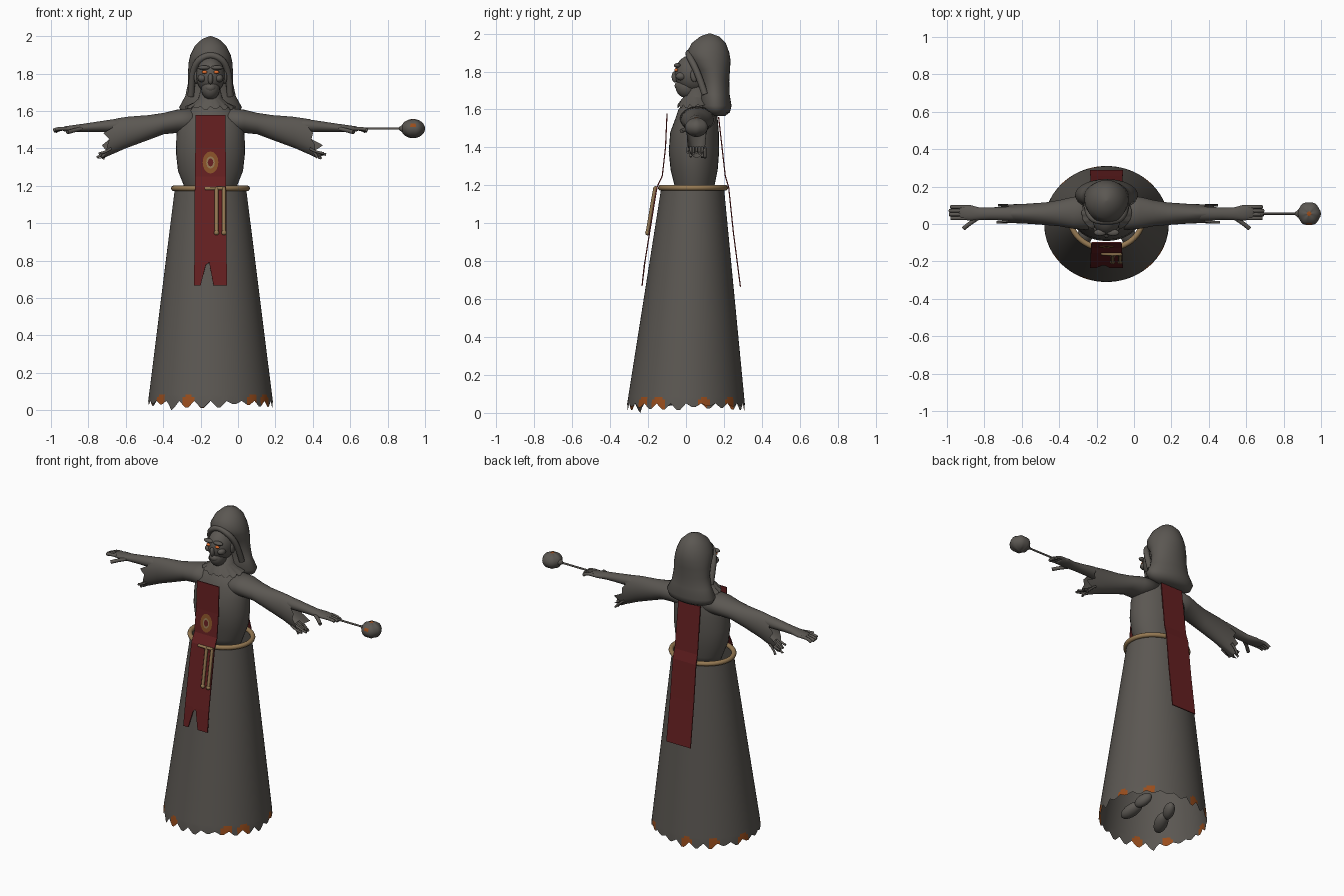
import bpy, bmesh, math, random
from mathutils import Matrix, Vector

random.seed(4)
CX = -0.147          # the figure's own centre line
ARM_Y = 0.055

if "Cube" in bpy.data.objects:
    bpy.data.objects.remove(bpy.data.objects["Cube"])


def material(name, rgb):
    mat = bpy.data.materials.new(name)
    mat.use_nodes = True
    mat.diffuse_color = (*rgb, 1)
    mat.node_tree.nodes["Principled BSDF"].inputs["Base Color"].default_value = (*rgb, 1)
    return mat


CLOTH = material("grey cloth", (0.105, 0.096, 0.085))
RED = material("dark red cloth", (0.13, 0.014, 0.015))
ROPE = material("tan rope", (0.3, 0.19, 0.085))
EMBER = material("ember orange", (0.32, 0.075, 0.012))
EMBLEM = material("ochre emblem", (0.25, 0.085, 0.022))
EYE = material("glowing eye", (0.75, 0.16, 0.03))


def finish(name, bm, *mats, smooth=True):
    bmesh.ops.recalc_face_normals(bm, faces=bm.faces)
    mesh = bpy.data.meshes.new(name)
    bm.to_mesh(mesh)
    bm.free()
    for mat in mats:
        mesh.materials.append(mat)
    for poly in mesh.polygons:
        poly.use_smooth = smooth
    obj = bpy.data.objects.new(name, mesh)
    bpy.context.collection.objects.link(obj)
    return obj


def loft(rings, place, n=32, jag=None, caps=(True, True)):
    """Skin elliptical rings (t, u, v, ru, rv); jag pushes the last ring along t."""
    bm = bmesh.new()
    rows = []
    for k, (t, u, v, ru, rv) in enumerate(rings):
        row = []
        for i in range(n):
            a = math.tau * i / n
            push = jag[i] if jag and k == len(rings) - 1 else 0
            row.append(bm.verts.new(place(t + push, u + ru * math.cos(a), v + rv * math.sin(a))))
        rows.append(row)
    for r, s in zip(rows, rows[1:]):
        for i in range(n):
            j = (i + 1) % n
            bm.faces.new((r[i], r[j], s[j], s[i]))
    for row, cap in zip((rows[0], rows[-1]), caps):
        if cap:
            bm.faces.new(row)
    return bm


def upright(t, u, v):
    return CX + u, v, t


def teeth(n, width, low, high):
    """Ragged edge offsets: pointed teeth of random depth."""
    depths = [random.uniform(low, high) for _ in range(n // width + 1)]
    half = width / 2
    return [depths[i // width] * (1 - abs(i % width - half) / half) for i in range(n)]


def ball(name, centre, radii, mat, turn=None, n=20):
    bm = bmesh.new()
    m = Matrix.Translation(centre) @ (turn or Matrix()) @ Matrix.Diagonal((*radii, 1))
    bmesh.ops.create_uvsphere(bm, u_segments=n, v_segments=n * 2 // 3, radius=1, matrix=m)
    return finish(name, bm, mat)


def tube(name, points, radius, mat, closed=False):
    curve = bpy.data.curves.new(name, 'CURVE')
    curve.dimensions = '3D'
    curve.bevel_depth = radius
    curve.bevel_resolution = 3
    curve.use_fill_caps = True
    spline = curve.splines.new('POLY' if closed else 'NURBS')
    spline.points.add(len(points) - 1)
    for p, co in zip(spline.points, points):
        p.co = (*co, 1)
    spline.use_cyclic_u = closed
    spline.use_endpoint_u = True
    spline.use_smooth = True
    curve.materials.append(mat)
    obj = bpy.data.objects.new(name, curve)
    bpy.context.collection.objects.link(obj)


# Open skirt with a torn hem and smouldering patches
N = 120
hem = [-d for d in teeth(N, 5, 0.015, 0.05)]
hem[hem.index(min(hem))] = -0.05
rings = []
for z in (1.19, 0.8, 0.4, 0.15, 0.115, 0.1, 0.085, 0.07, 0.05):
    f = (1.19 - z) / 1.14
    rings.append((z, 0, 0.035 * (1 - f), 0.19 + 0.143 * f, 0.165 + 0.145 * f))
bm = loft(rings, upright, N, hem, (False, False))
for face in bm.faces:
    c = face.calc_center_median()
    a = math.degrees(math.atan2(c.y, c.x - CX))
    for spot in (-145, -113, -45, -27, 17, 47, 102, 133, 167):
        if math.hypot((a - spot) / 180, (c.z - 0.045) / 1.1) < 0.036:
            face.material_index = 1
finish("skirt", bm, CLOTH, EMBER)

# Torso and neck
finish("torso", loft([
    (1.14, 0, 0.045, 0.12, 0.095), (1.2, 0, 0.045, 0.142, 0.106), (1.28, 0, 0.043, 0.174, 0.124),
    (1.38, 0, 0.042, 0.185, 0.133), (1.48, 0, 0.045, 0.182, 0.128), (1.55, 0, 0.055, 0.172, 0.112),
    (1.6, 0, 0.06, 0.13, 0.1), (1.63, 0, 0.06, 0.075, 0.07), (1.72, 0, 0.06, 0.05, 0.055)], upright), CLOTH)
finish("collar", loft([
    (1.67, 0, 0.05, 0.06, 0.06), (1.645, 0, 0.055, 0.09, 0.085), (1.625, 0, 0.06, 0.135, 0.105)],
    upright, 48, [-d for d in teeth(48, 3, 0.005, 0.03)], (False, False)), CLOTH)

# Hood with back drape and rolled brim
finish("hood", loft([
    (2, 0, 0.125, 0.006, 0.006), (1.985, 0, 0.125, 0.045, 0.05), (1.95, 0, 0.12, 0.083, 0.09),
    (1.9, 0, 0.116, 0.108, 0.112), (1.86, 0, 0.125, 0.117, 0.11), (1.81, 0, 0.142, 0.12, 0.09),
    (1.75, 0, 0.15, 0.12, 0.078), (1.68, 0, 0.152, 0.135, 0.078), (1.62, 0, 0.155, 0.168, 0.085),
    (1.585, 0, 0.16, 0.15, 0.072), (1.565, 0, 0.165, 0.1, 0.04)], upright), CLOTH)
half = [(0.105, 0.1, 1.68), (0.1, 0.07, 1.77), (0.092, 0.045, 1.83), (0.06, 0.015, 1.88)]
arch = [(-x, y, z) for x, y, z in half] + [(0, 0.015, 1.905)] + half[::-1]
tube("hood_brim", [(CX + x, y, z) for x, y, z in arch], 0.018, CLOTH)

# Gaunt face
ball("head", (CX, 0.04, 1.79), (0.078, 0.1, 0.1), CLOTH)
ball("jaw", (CX, 0.005, 1.72), (0.05, 0.06, 0.06), CLOTH)
ball("nose", (CX, -0.058, 1.772), (0.014, 0.018, 0.03), CLOTH, n=12)
ball("mouth", (CX, -0.03, 1.725), (0.032, 0.03, 0.026), CLOTH, n=12)
for side, label in ((-1, "right"), (1, "left")):
    ball(label + "_brow", (CX + side * 0.035, -0.046, 1.832), (0.034, 0.018, 0.012), CLOTH, n=12)
    ball(label + "_cheek", (CX + side * 0.045, -0.025, 1.775), (0.024, 0.03, 0.022), CLOTH, n=12)
    ball(label + "_ear", (CX + side * 0.076, 0.045, 1.78), (0.012, 0.022, 0.036), CLOTH, n=12)
    ball(label + "_eye", (CX + side * 0.032, -0.052, 1.808), (0.015, 0.01, 0.009), EYE, n=12)

# Arms, ragged sleeves, hands and feet, once per side
for side, label in ((-1, "right"), (1, "left")):
    def sideways(t, u, v):
        return CX + side * t, u, v

    def cuff(t, u, v):       # the lower edge hangs farther out
        return CX + side * (t + max(0, t - 0.4) * (1.45 - v) * 2), u, v

    finish(label + "_sleeve", loft([
        (0.06, 0.06, 1.55, 0.095, 0.07), (0.18, 0.06, 1.545, 0.085, 0.062),
        (0.25, 0.058, 1.533, 0.07, 0.057), (0.33, ARM_Y, 1.512, 0.06, 0.066),
        (0.45, ARM_Y, 1.485, 0.052, 0.085), (0.52, ARM_Y, 1.462, 0.05, 0.1),
        (0.54, ARM_Y, 1.45, 0.05, 0.105)], cuff, 40, teeth(40, 4, 0.0, 0.055), (True, False)), CLOTH)
    for k in range(7):       # hanging shreds
        y = 0.01 + 0.015 * k
        tip = random.uniform(0.57, 0.62)
        tube(label + "_sleeve_shred", [sideways(0.53, y, 1.4), sideways(0.56, y, 1.38),
             sideways(tip, y, 1.34 + random.uniform(0, 0.035))], 0.007, CLOTH)
    finish(label + "_forearm", loft([
        (0.36, ARM_Y, 1.525, 0.038, 0.036), (0.52, ARM_Y, 1.522, 0.038, 0.034),
        (0.62, ARM_Y, 1.515, 0.033, 0.026), (0.68, ARM_Y, 1.51, 0.033, 0.022),
        (0.73, 0.06, 1.507, 0.042, 0.018), (0.78, 0.062, 1.504, 0.038, 0.014),
        (0.79, 0.062, 1.503, 0.03, 0.008)], sideways, 20), CLOTH)
    for k in range(4):
        y = 0.031 + 0.02 * k
        reach = 0.853 - 0.008 * abs(k - 1.5)
        tube(label + "_finger", [sideways(0.76, y, 1.506), sideways(0.81, y, 1.508),
             sideways(reach - 0.01, y, 1.5 - 0.004 * k)], 0.01, CLOTH)
    tube(label + "_thumb", [sideways(0.69, 0.03, 1.505), sideways(0.73, 0.005, 1.498),
         sideways(0.765, -0.025, 1.486)], 0.011, CLOTH)

    tilt = Matrix.Rotation(math.radians(25), 4, 'X') @ Matrix.Rotation(side * 0.35, 4, 'Z')
    ball(label + "_shoe_toe", (CX + side * 0.115, -0.06, 0.08), (0.042, 0.075, 0.034), CLOTH, tilt)
    ball(label + "_shoe_heel", (CX + side * 0.1, 0.03, 0.115), (0.033, 0.06, 0.036), CLOTH, tilt)

# Rattle held in the left hand
tube("rattle_handle", [(x, ARM_Y, 1.506) for x in (0.58, 0.7, 0.88)], 0.006, CLOTH)
bm = bmesh.new()
bmesh.ops.create_uvsphere(bm, u_segments=24, v_segments=16, radius=0.064)
for v in bm.verts:
    v.co.z *= 0.8
    a = math.atan2(v.co.y, v.co.x)
    v.co *= 0.97 + 0.03 * math.cos(6 * a)
for face in bm.faces:
    c = face.calc_center_median()
    if min((c - Vector(p)).length for p in ((0, 0, 0.051), (0, -0.06, 0.02))) < 0.016:
        face.material_index = 1
bmesh.ops.translate(bm, verts=bm.verts, vec=(0.936, ARM_Y, 1.506))
finish("rattle_head", bm, CLOTH, EMBER)
finish("rattle_collar", loft([(0.86, ARM_Y, 1.506, 0.007, 0.007), (0.895, ARM_Y, 1.506, 0.035, 0.03)],
       lambda t, u, v: (t, u, v), 16), CLOTH)


# Tabard panels: a side path swept across the width, with a cut lower edge
def panel(name, path, columns):
    bm = bmesh.new()
    rows = []
    for k, (y, z) in enumerate(path):
        w = 0.16 + 0.016 * k / (len(path) - 1)
        lift = 1 if k == len(path) - 1 else 0
        rows.append([bm.verts.new((CX + (f - 0.5) * w, y + up * lift * 0.11, z + up * lift))
                     for f, up in columns])
    for r, s in zip(rows, rows[1:]):
        for i in range(len(columns) - 1):
            bm.faces.new((r[i], r[i + 1], s[i + 1], s[i]))
    obj = finish(name, bm, RED, smooth=False)
    mod = obj.modifiers.new("thickness", 'SOLIDIFY')
    mod.thickness = 0.006
    mod.offset = 0


panel("front_tabard", [(-0.1, 1.578), (-0.108, 1.4), (-0.125, 1.25), (-0.153, 1.19), (-0.168, 1.1),
                       (-0.216, 0.8), (-0.232, 0.668)],
      [(0, 0), (0.2, 0), (0.36, 0.11), (0.46, 0.122), (0.58, 0.01), (0.6, 0), (1, 0)])
panel("back_tabard", [(0.172, 1.56), (0.19, 1.4), (0.207, 1.25), (0.225, 1.19), (0.25, 0.95),
                      (0.287, 0.665)], [(0, 0), (1, 0)])


# Emblem rings laid on the front panel
def emblem(name, outer, inner, gap, mat, n=16):
    bm = bmesh.new()
    loops = []
    for r in (outer, inner):
        loop = []
        for i in range(n):
            a = math.tau * i / n
            z = 1.325 + 1.4 * r * math.sin(a)
            loop.append(bm.verts.new((CX + r * math.cos(a), -0.108 - 0.113 * (1.4 - z) - gap, z)))
        loops.append(loop)
    for i in range(n):
        j = (i + 1) % n
        bm.faces.new((loops[0][i], loops[0][j], loops[1][j], loops[1][i]))
    finish(name, bm, mat, smooth=False)


emblem("emblem_ring", 0.042, 0.016, 0.005, EMBLEM)
emblem("emblem_inner_ring", 0.023, 0.015, 0.007, ROPE)

# Rope belt and its hanging ends
turns = [math.tau * i / 64 for i in range(64)]
tube("rope_belt", [(CX + 0.196 * math.cos(a), 0.037 + 0.17 * math.sin(a), 1.187) for a in turns],
     0.015, ROPE, closed=True)
for x in (-0.115, -0.075):
    tube("rope_end", [(x, -0.162, 1.19), (x, -0.174, 1.13), (x, -0.204, 0.945)], 0.01, ROPE)
    ball("rope_knot", (x, -0.203, 0.95), (0.014, 0.012, 0.014), ROPE, n=12)
tube("rope_wrap", [(CX - 0.03, -0.158, 1.185), (CX + 0.03, -0.164, 1.187), (-0.07, -0.16, 1.187)], 0.009, ROPE)
